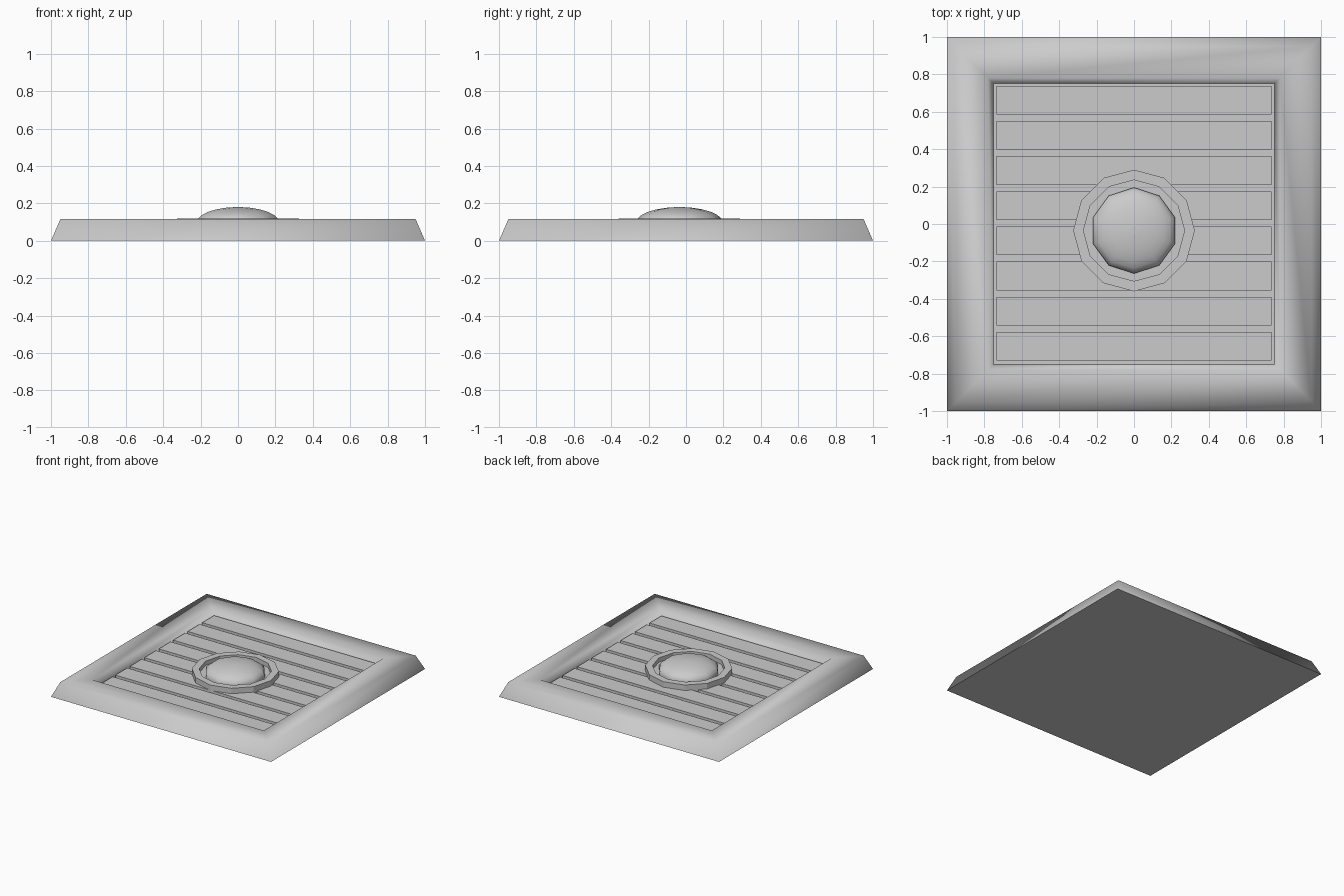
import bpy, bmesh
from math import sin, cos, pi

if "Cube" in bpy.data.objects:
    bpy.data.objects.remove(bpy.data.objects["Cube"])


def loft(name, loops, smooth=False, location=(0, 0, 0)):
    """Skin a stack of equal-sized loops and cap both ends flat."""
    bm = bmesh.new()
    rows = [[bm.verts.new(p) for p in loop] for loop in loops]
    n = len(rows[0])
    for a, b in zip(rows, rows[1:]):
        for i in range(n):
            j = (i + 1) % n
            f = bm.faces.new((a[i], a[j], b[j], b[i]))
            f.smooth = smooth
    caps = [bm.faces.new(rows[0][::-1]), bm.faces.new(rows[-1])]
    for cap in caps:
        for e in cap.edges:
            e.smooth = False
    bmesh.ops.recalc_face_normals(bm, faces=bm.faces)
    mesh = bpy.data.meshes.new(name)
    bm.to_mesh(mesh)
    bm.free()
    obj = bpy.data.objects.new(name, mesh)
    obj.location = location
    bpy.context.collection.objects.link(obj)
    return obj


def rect(hx, hy, z):
    return [(-hx, -hy, z), (hx, -hy, z), (hx, hy, z), (-hx, hy, z)]


def ring(r, z, sides):
    return [(r * sin(2 * pi * i / sides), r * cos(2 * pi * i / sides), z)
            for i in range(sides)]


# Square tray: sloped outer rim, softly shaded, with a sunken floor
tray = [(1.0, 0.0), (0.95, 0.115), (0.78, 0.115), (0.75, 0.045)]
loft("tray_frame", [rect(h, h, z) for h, z in tray], smooth=True)

# Eight raised slats on the floor
for i in range(8):
    y = 0.662 - i * 0.188
    loft(f"slat_{i + 1}", [rect(0.735, 0.077, 0.04), rect(0.735, 0.077, 0.075)],
         location=(0, y, 0))

# Faceted collar with a recessed seat
CENTRE = (0, -0.035, 0)
collar = [(0.325, 0.045), (0.325, 0.12), (0.27, 0.12), (0.27, 0.085)]
loft("button_collar", [ring(r, z, 12) for r, z in collar], location=CENTRE)

# Domed button
angles = [0, 0.25, 0.5, 0.75, 1.0, 1.25, 1.48]
dome = [(0.23, 0.075)] + [(0.23 * cos(a), 0.1 + 0.08 * sin(a)) for a in angles]
loft("button_dome", [ring(r, z, 10) for r, z in dome], smooth=True, location=CENTRE)
